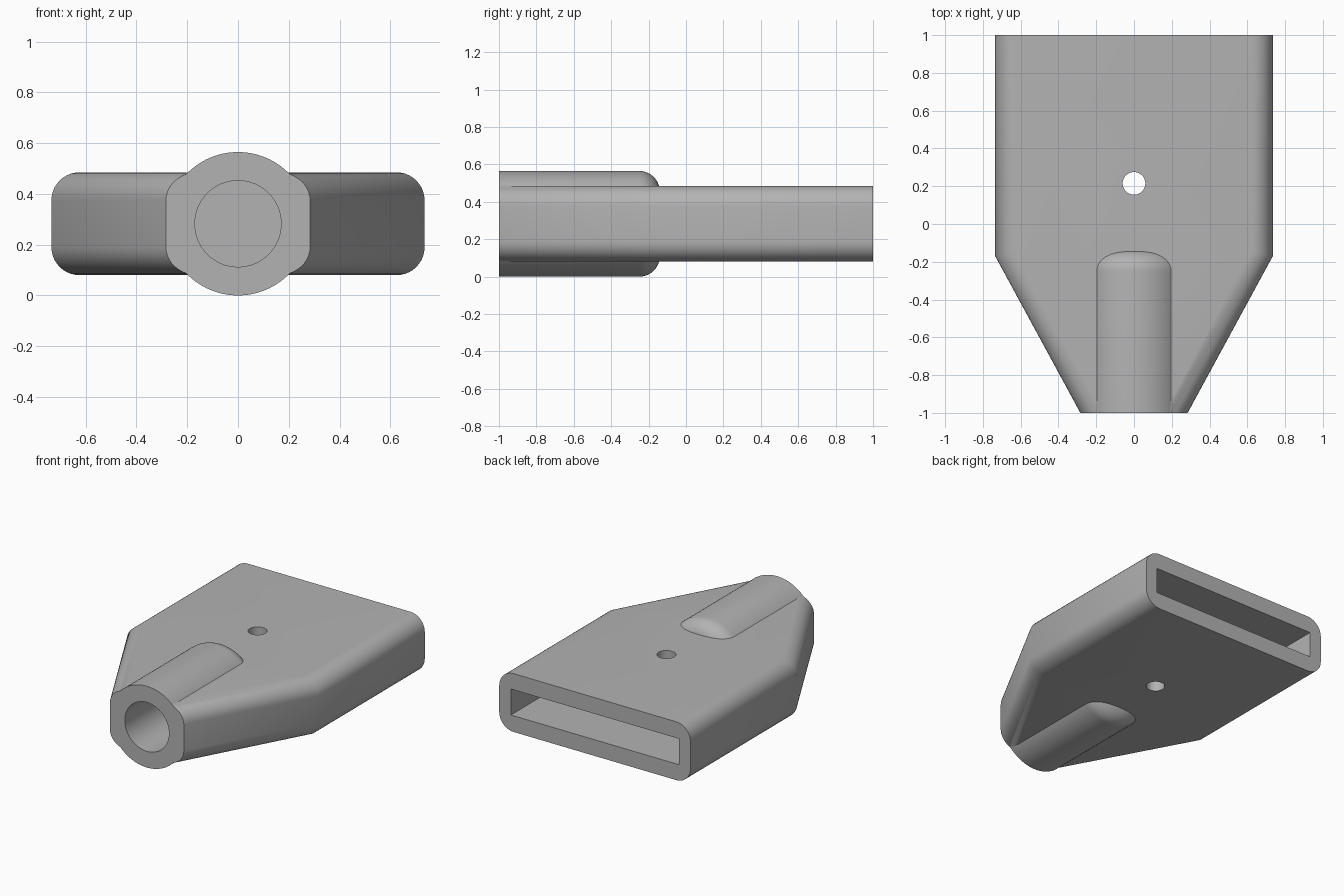
import bpy, bmesh, math
from mathutils import Matrix

if "Cube" in bpy.data.objects:
    bpy.data.objects.remove(bpy.data.objects["Cube"])

MID = 0.2825      # height of the centre line
HALF = 0.2025     # half thickness of the flat body
ROUND = 0.11      # edge radius

grey = bpy.data.materials.new("plain grey")
grey.use_nodes = True
grey.diffuse_color = (0.45, 0.45, 0.45, 1)
grey.node_tree.nodes["Principled BSDF"].inputs["Base Color"].default_value = (0.45, 0.45, 0.45, 1)


def finish(bm, name):
    bmesh.ops.recalc_face_normals(bm, faces=bm.faces)
    mesh = bpy.data.meshes.new(name)
    bm.to_mesh(mesh)
    bm.free()
    mesh.materials.append(grey)
    obj = bpy.data.objects.new(name, mesh)
    bpy.context.collection.objects.link(obj)
    return obj


def revolve(name, profile, sides):
    """Closed solid around the y centre line from (y, radius) pairs."""
    bm = bmesh.new()
    rings = []
    for y, r in profile:
        angles = [2 * math.pi * i / sides for i in range(sides)]
        rings.append([bm.verts.new((r * math.cos(a), y, MID + r * math.sin(a))) for a in angles])
    for a, b in zip(rings, rings[1:]):
        for i in range(sides):
            j = (i + 1) % sides
            bm.faces.new((a[i], a[j], b[j], b[i]))
    bm.faces.new(rings[0])
    bm.faces.new(rings[-1])
    return finish(bm, name)


def combine(target, tool, operation):
    mod = target.modifiers.new(operation.lower(), "BOOLEAN")
    mod.object, mod.operation, mod.solver = tool, operation, "EXACT"
    bpy.context.view_layer.objects.active = target
    bpy.ops.object.modifier_apply(modifier=mod.name)
    bpy.data.objects.remove(tool)


# Flat tapered body with rounded side edges
right = [(0.284, -1), (0.735, -0.17), (0.735, 1)]
outline = right + [(-x, y) for x, y in reversed(right)]
bm = bmesh.new()
base = bm.faces.new([bm.verts.new((x, y, MID - HALF)) for x, y in outline])
top = bmesh.ops.extrude_face_region(bm, geom=[base])["geom"]
bmesh.ops.translate(bm, vec=(0, 0, 2 * HALF), verts=[v for v in top if isinstance(v, bmesh.types.BMVert)])
bmesh.ops.recalc_face_normals(bm, faces=bm.faces)
sides = [e for e in bm.edges
         if abs(e.verts[0].co.z - e.verts[1].co.z) < 0.01
         and e.verts[0].co.x * e.verts[1].co.x > 0]
bmesh.ops.bevel(bm, geom=sides, offset=ROUND, segments=10, profile=0.5, affect="EDGES")
body = finish(bm, "socket_body")

# Round barrel with a softened inner end
arc = [math.pi / 2 * i / 10 for i in range(11)]
barrel = revolve("barrel", [(-1, 0.2825)] + [
    (-0.25 + ROUND * math.sin(a), 0.2825 - ROUND * (1 - math.cos(a))) for a in arc], 96)
combine(body, barrel, "UNION")

# Round bore in the front
combine(body, revolve("bore", [(-1.1, 0.17), (-0.27, 0.17)], 64), "DIFFERENCE")

# Rectangular slot in the back
bm = bmesh.new()
bmesh.ops.create_cube(bm, size=1, matrix=Matrix.Translation((0, 0.5, MID))
                      @ Matrix.Diagonal((1.29, 1.2, 0.18, 1)))
combine(body, finish(bm, "slot"), "DIFFERENCE")

# Vertical pin hole through both walls
bm = bmesh.new()
bmesh.ops.create_cone(bm, cap_ends=True, segments=48, radius1=0.06, radius2=0.06, depth=1,
                      matrix=Matrix.Translation((0, 0.215, MID)))
combine(body, finish(bm, "pin_hole"), "DIFFERENCE")

bpy.ops.object.select_all(action="DESELECT")
body.select_set(True)
bpy.context.view_layer.objects.active = body
bpy.ops.object.shade_smooth_by_angle(angle=math.radians(35))
